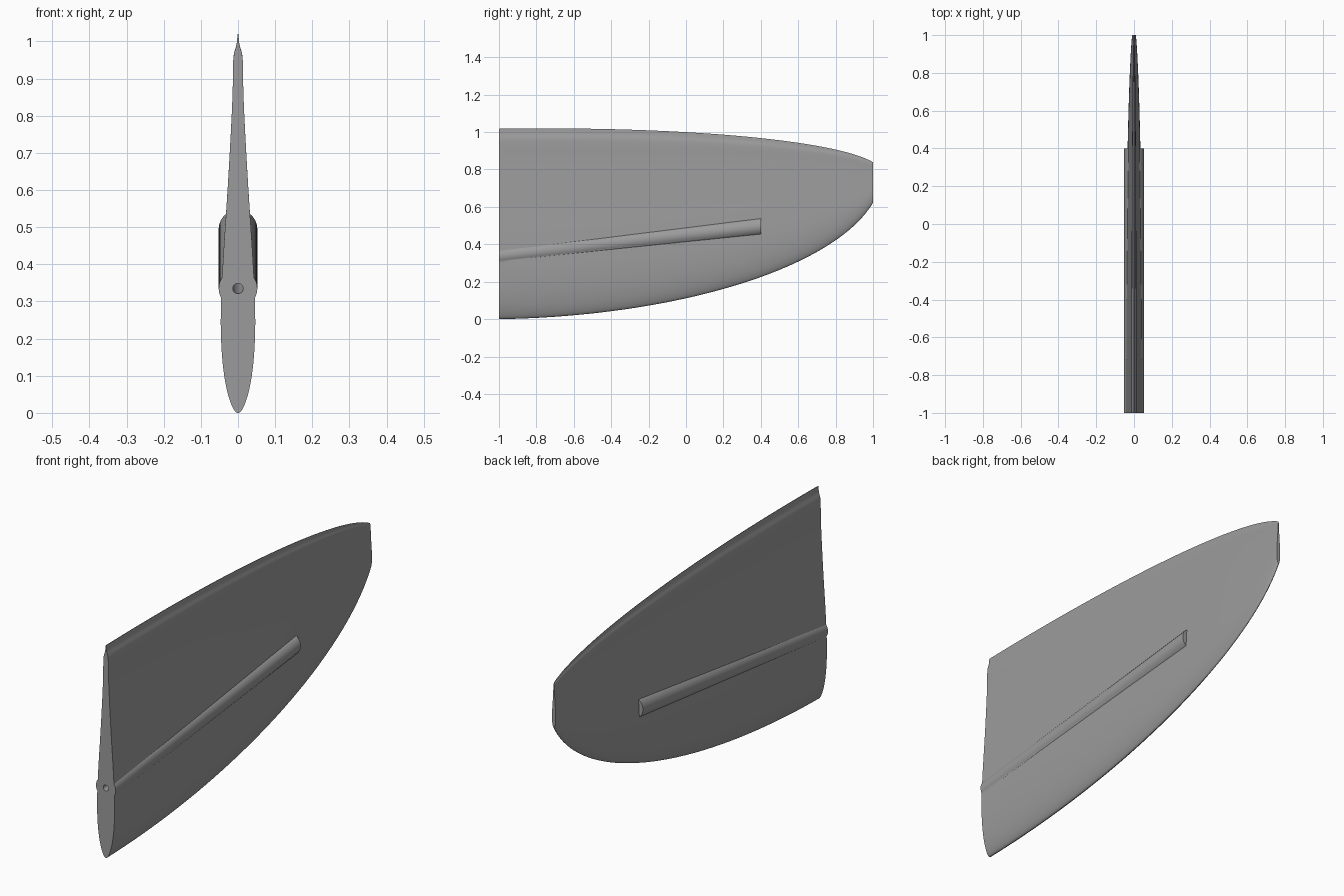
import bpy, bmesh, math
from mathutils import Vector

if "Cube" in bpy.data.objects:
    bpy.data.objects.remove(bpy.data.objects["Cube"])

CHORD, SPAN, PIVOT = 1.018, 2.047, 0.737      # root chord, ellipse half-span, straight-line fraction

grey = bpy.data.materials.new("mid_grey")
grey.diffuse_color = (0.33, 0.33, 0.33, 1)
grey.use_nodes = True
grey.node_tree.nodes["Principled BSDF"].inputs["Base Color"].default_value = grey.diffuse_color


def loft(name, rings):
    """Skin a closed solid through rings of equal point count."""
    bm = bmesh.new()
    rows = [[bm.verts.new(p) for p in ring] for ring in rings]
    n = len(rows[0])
    for a, b in zip(rows, rows[1:]):
        for i in range(n):
            j = (i + 1) % n
            bm.faces.new((a[i], a[j], b[j], b[i]))
    bm.faces.new(rows[0])
    bm.faces.new(rows[-1])
    bmesh.ops.recalc_face_normals(bm, faces=bm.faces)
    mesh = bpy.data.meshes.new(name)
    bm.to_mesh(mesh)
    bm.free()
    obj = bpy.data.objects.new(name, mesh)
    bpy.context.collection.objects.link(obj)
    mesh.materials.append(grey)
    return obj


def smooth(points, steps):
    """Catmull-Rom curve through the points, mirrored at the nose for a round edge."""
    first = Vector((points[1][0], -points[1][1]))
    pts = [first] + [Vector(p) for p in points] + [Vector(points[-1])]
    out = []
    for a, b, c, d in zip(pts, pts[1:], pts[2:], pts[3:]):
        for s in range(steps):
            t = s / steps
            out.append(0.5 * (2 * b + (c - a) * t + (2 * a - 5 * b + 4 * c - d) * t * t
                              + (3 * b - a - 3 * c + d) * t ** 3))
    return out + [Vector(points[-1])]


# Foil section: (height along chord, half thickness) at the root
half = smooth([(0, 0), (0.012, 0.013), (0.05, 0.027), (0.1, 0.037), (0.16, 0.0435),
               (0.24, 0.0465), (0.33, 0.0445), (0.45, 0.038), (0.6, 0.028), (0.75, 0.0195),
               (0.86, 0.0145), (0.93, 0.0135), (0.965, 0.011), (0.99, 0.004), (1.018, 0.001)], 3)
outline = [(h, w) for h, w in half] + [(h, -w) for h, w in reversed(half[1:])]


def foil(y, scale, pivot_z):
    return [(w * scale, y, pivot_z + (h - PIVOT * CHORD) * scale) for h, w in outline]


# Fin blade with an elliptical planform; the root runs long and is trimmed later
rings = [foil(-1.1, 1, 0.75)]
last = math.asin(2 / SPAN)
for i in range(41):
    a = last * i / 40
    t = SPAN * math.sin(a)
    rings.append(foil(t - 1, math.cos(a), 0.75 + 0.016 * t))
fin = loft("fin_blade", rings)


def rod(name, radius, y0, y1, sides):
    """Slanted rod with upright ends."""
    return loft(name, [[(radius * math.cos(2 * math.pi * k / sides), y,
                         0.335 + 0.114 * (y + 1) + radius * math.sin(2 * math.pi * k / sides))
                        for k in range(sides)] for y in (y0, y1)])


# Stock tube, its bore and the root trimming block
tube = rod("stock_tube", 0.052, -1.1, 0.4, 48)
bore = rod("bore_cutter", 0.014, -1.2, 0.35, 24)
trim = loft("root_cutter", [[(-0.3, y, -0.3), (0.3, y, -0.3), (0.3, y, 1.4), (-0.3, y, 1.4)]
                            for y in (-1.3, -1.0)])

bpy.context.view_layer.objects.active = fin
fin.select_set(True)
for tool, operation in ((tube, 'UNION'), (bore, 'DIFFERENCE'), (trim, 'DIFFERENCE')):
    mod = fin.modifiers.new(tool.name, 'BOOLEAN')
    mod.object, mod.operation, mod.solver = tool, operation, 'EXACT'
    bpy.ops.object.modifier_apply(modifier=mod.name)
    bpy.data.objects.remove(tool)

bpy.ops.object.shade_smooth_by_angle(angle=math.radians(30))
